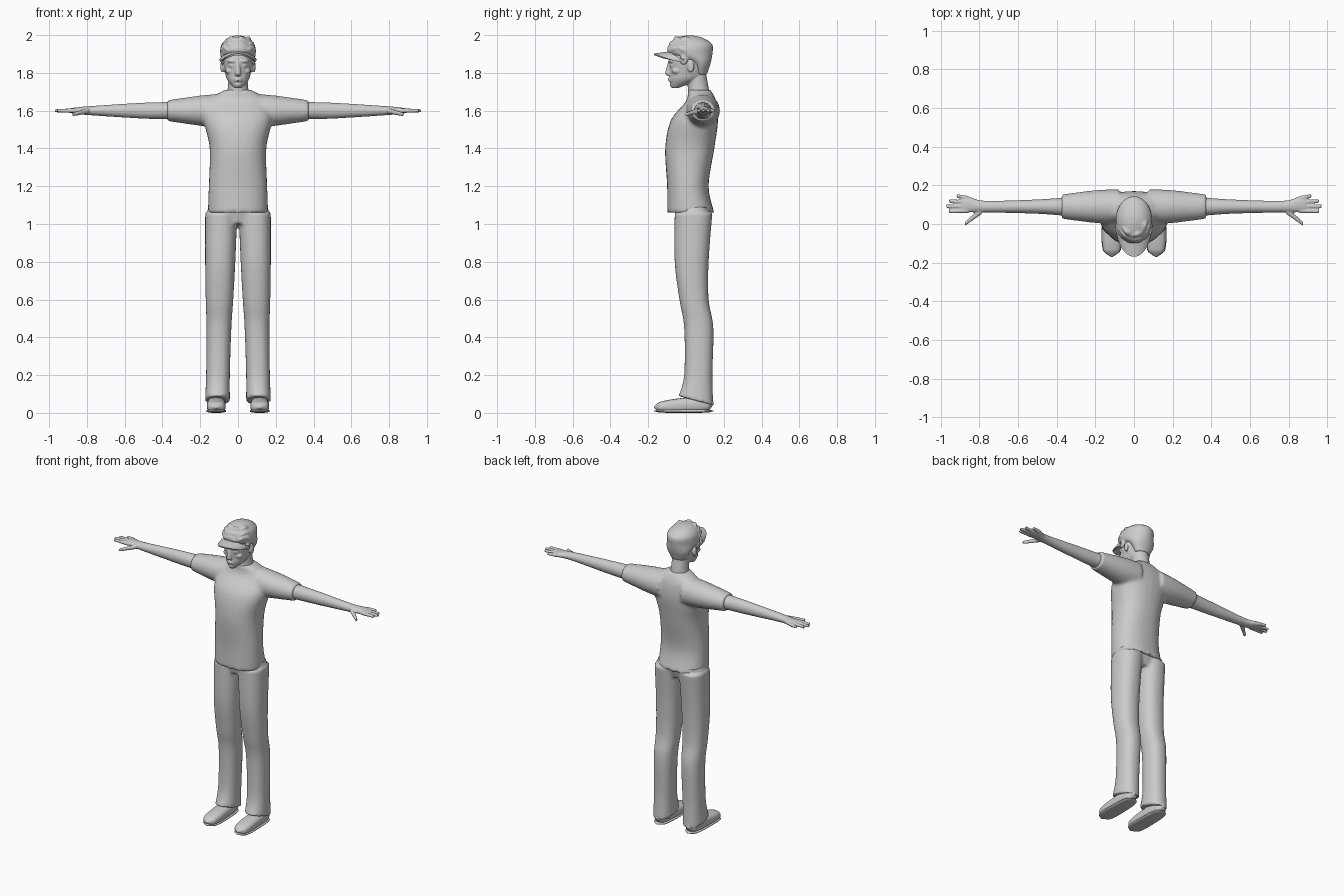
import bpy, bmesh, math
from mathutils import Matrix

cube = bpy.data.objects.get("Cube")
if cube:
    bpy.data.objects.remove(cube)

grey = bpy.data.materials.new("plain_grey")
grey.use_nodes = True
tone = (0.6, 0.6, 0.6, 1)
grey.diffuse_color = tone
grey.node_tree.nodes["Principled BSDF"].inputs["Base Color"].default_value = tone

SIDES = (("left", 1), ("right", -1))


def level(height, width, front, back, x=0):
    """Horizontal cross-section for an upright form."""
    return height, x, (front + back) / 2, width, (back - front) / 2


def span(x, depth, thick, y=.09, z=1.6):
    """Upright cross-section for a form reaching sideways."""
    return x, y, z, depth, thick


def blend(rings, steps=6):
    """Smooth in-between rings through the given ones."""
    last = len(rings) - 1
    result = []
    for i in range(last):
        before, start, end, after = (rings[max(0, min(last, i + k))] for k in (-1, 0, 1, 2))
        for step in range(steps):
            t = step / steps
            ease = t * t * (3 - 2 * t)
            leave, arrive = t * (1 - t) ** 2 / 2, t * t * (t - 1) / 2
            result.append([b + (c - b) * ease + (c - a) * leave + (d - b) * arrive
                           for a, b, c, d in zip(before, start, end, after)])
    return result + [rings[last]]


def loft(bm, axis, rings, side=1, power=2, sides=28):
    """Closed tube through the rings along one axis."""
    loops = []
    for along, center_u, center_v, radius_u, radius_v in blend(rings):
        loop = []
        for k in range(sides):
            angle = math.tau * k / sides
            c, s = math.cos(angle), math.sin(angle)
            u = center_u + radius_u * math.copysign(abs(c) ** (2 / power), c)
            v = center_v + radius_v * math.copysign(abs(s) ** (2 / power), s)
            x, y, z = {"x": (along, u, v), "y": (u, along, v), "z": (u, v, along)}[axis]
            loop.append(bm.verts.new((x * side, y, z)))
        loops.append(loop)
    for low, high in zip(loops, loops[1:]):
        for k in range(sides):
            bm.faces.new((low[k - 1], low[k], high[k], high[k - 1]))
    bm.faces.new(loops[0])
    bm.faces.new(loops[-1])


def blob(bm, location, size, turn=0, tilt=0):
    """Ellipsoid."""
    matrix = (Matrix.Translation(location) @ Matrix.Rotation(turn, 4, "Z")
              @ Matrix.Rotation(tilt, 4, "Y") @ Matrix.Diagonal((*size, 1)))
    bmesh.ops.create_uvsphere(bm, u_segments=20, v_segments=12, radius=1, matrix=matrix)


def finish(name, bm, voxel=0, smooth=0, thickness=0):
    """Turn the shells into one smooth object."""
    bmesh.ops.recalc_face_normals(bm, faces=bm.faces)
    mesh = bpy.data.meshes.new(name)
    bm.to_mesh(mesh)
    bm.free()
    mesh.materials.append(grey)
    ob = bpy.data.objects.new(name, mesh)
    bpy.context.collection.objects.link(ob)
    bpy.ops.object.select_all(action="DESELECT")
    ob.select_set(True)
    bpy.context.view_layer.objects.active = ob
    if voxel:
        fuse = ob.modifiers.new("fuse", "REMESH")
        fuse.mode, fuse.voxel_size = "VOXEL", voxel
    if smooth:
        soften = ob.modifiers.new("soften", "SMOOTH")
        soften.factor, soften.iterations = .5, smooth
    if thickness:
        ob.modifiers.new("thicken", "SOLIDIFY").thickness = thickness
    for modifier in list(ob.modifiers):
        bpy.ops.object.modifier_apply(modifier=modifier.name)
    bpy.ops.object.shade_smooth_by_angle(angle=math.radians(50))


# Shirt: trunk fused with both short sleeves
bm = bmesh.new()
loft(bm, "z", [level(1.06, width=.16, front=-.1, back=.15),
               level(1.2, width=.155, front=-.1, back=.12),
               level(1.4, width=.15, front=-.11, back=.15),
               level(1.55, width=.18, front=-.08, back=.17),
               level(1.65, width=.16, front=0, back=.16),
               level(1.71, width=.07, front=.01, back=.13)], power=2.3)
for label, side in SIDES:
    loft(bm, "x", [span(.08, depth=.09, thick=.09), span(.2, depth=.085, thick=.08),
                   span(.375, depth=.063, thick=.055)], side)
finish("shirt", bm, voxel=.01, smooth=6)

# Trousers: hips fused with two flared legs, hem lower at the heel
bm = bmesh.new()
loft(bm, "z", [level(1, width=.17, front=-.04, back=.11),
               level(1.09, width=.16, front=-.06, back=.14)], power=2.4)
leg = [level(1.06, width=.085, front=-.06, back=.14),
       level(.8, width=.08, front=-.06, back=.12),
       level(.6, width=.073, front=-.035, back=.12),
       level(.45, width=.066, front=-.01, back=.145),
       level(.2, width=.063, front=-.01, back=.14),
       level(.065, width=.066, front=-.04, back=.145)]
splayed = [(height, .11 - .02 * height, *rest) for height, x, *rest in leg]
for label, side in SIDES:
    loft(bm, "z", splayed, side, power=2.3)
for v in bm.verts:
    v.co.z += max(0, .2 - v.co.z) * 2 * (.05 - v.co.y)
finish("trousers", bm, voxel=.009, smooth=4)


def shoe_part(bm, side, girth, toe_rise, heel_rise):
    """Rounded footprint, resting flat, growing taller toward the heel."""
    rings = []
    for step in range(13):
        t = step / 12
        shape = .1 + .9 * math.sqrt(1 - (2 * t - 1) ** 4)
        rise = toe_rise + (heel_rise - toe_rise) * t
        rings.append((-.17 + .316 * t, .115, rise, girth * shape * (1 - .15 * t), rise * shape))
    loft(bm, "y", rings, side, power=2.6)


for label, side in SIDES:
    # Arm, palm, fingers and thumb
    bm = bmesh.new()
    loft(bm, "x", [span(.33, depth=.05, thick=.046), span(.5, depth=.037, thick=.042),
                   span(.77, depth=.03, thick=.025), span(.85, depth=.04, thick=.018, y=.1),
                   span(.89, depth=.038, thick=.012, y=.1)], side)
    for finger in range(4):
        reach = .97 - .013 * (finger - 1) ** 2
        loft(bm, "x", [span(.86, depth=.012, thick=.012, y=.068 + .022 * finger),
                       span(reach, depth=.009, thick=.009, y=.065 + .027 * finger)], side)
    loft(bm, "x", [span(.79, depth=.02, thick=.015, y=.07),
                   span(.875, depth=.01, thick=.01, y=0, z=1.58)], side)
    finish(label + "_arm", bm, voxel=.005, smooth=2)

    # Shoe upper with a flat sole under it
    bm = bmesh.new()
    shoe_part(bm, side, girth=.053, toe_rise=.03, heel_rise=.05)
    finish(label + "_shoe", bm)
    bm = bmesh.new()
    shoe_part(bm, side, girth=.056, toe_rise=.01, heel_rise=.01)
    finish(label + "_sole", bm)

# Head: neck, skull, nose, lips, chin, then paired brows, eyes, cheeks and ears
bm = bmesh.new()
loft(bm, "z", [level(1.66, width=.07, front=.01, back=.13),
               level(1.72, width=.054, front=.01, back=.12),
               level(1.83, width=.05, front=0, back=.1)])
loft(bm, "z", [level(1.72, width=.02, front=-.075, back=-.04),
               level(1.76, width=.055, front=-.085, back=.06),
               level(1.8, width=.068, front=-.085, back=.1),
               level(1.88, width=.08, front=-.09, back=.12),
               level(1.96, width=.06, front=-.06, back=.1)], power=2.2)
loft(bm, "z", [level(1.785, width=.012, front=-.1, back=-.07),
               level(1.8, width=.016, front=-.11, back=-.07),
               level(1.86, width=.008, front=-.095, back=-.07)])
for height in (1.76, 1.771):
    blob(bm, (0, -.083, height), (.022, .013, .006))
blob(bm, (0, -.07, 1.737), (.018, .017, .013))
for label, side in SIDES:
    blob(bm, (side * .032, -.079, 1.862), (.027, .014, .008), turn=side * .3)
    blob(bm, (side * .032, -.074, 1.838), (.017, .012, .008), turn=side * .3)
    blob(bm, (side * .045, -.05, 1.81), (.022, .024, .017))
    blob(bm, (side * .083, .025, 1.833), (.01, .019, .032), turn=side * -.3)
finish("head", bm, voxel=.005, smooth=2)

# Hair: smooth at the back, wavy locks swept over the brow
bm = bmesh.new()
loft(bm, "z", [level(1.79, width=.05, front=.04, back=.11),
               level(1.85, width=.08, front=.02, back=.13),
               level(1.9, width=.094, front=-.09, back=.14),
               level(1.95, width=.088, front=-.09, back=.14),
               level(1.985, width=.055, front=-.05, back=.09),
               level(1.998, width=.015, front=0, back=.04)])
for row in range(3):
    reach = .098 - .008 * row * (row + 1) / 1.4
    for k in range(6):
        angle = (k - 2.5) / 2 + row * .15
        spot = (.87 * reach * math.sin(angle), .01 - reach * math.cos(angle), 1.925 + .026 * row)
        blob(bm, spot, (.03, .014, .011), turn=angle, tilt=.5 if k % 2 else -.3)
for label, side in SIDES:
    blob(bm, (side * .082, -.012, 1.868), (.01, .022, .027))
finish("hair", bm, voxel=.006, smooth=2)

# Cap peak: thin curved plate wrapping from temple to temple
bm = bmesh.new()
bmesh.ops.create_grid(bm, x_segments=24, y_segments=6, size=1)
for v in bm.verts:
    angle, out = v.co.x * 1.48, (v.co.y + 1) / 2
    across, ahead = math.sin(angle), math.cos(angle)
    v.co = (across * (.092 - .008 * out), -ahead * (.085 + .083 * out),
            1.905 - .012 * out - .032 * across ** 2)
finish("cap_peak", bm, thickness=.009)
